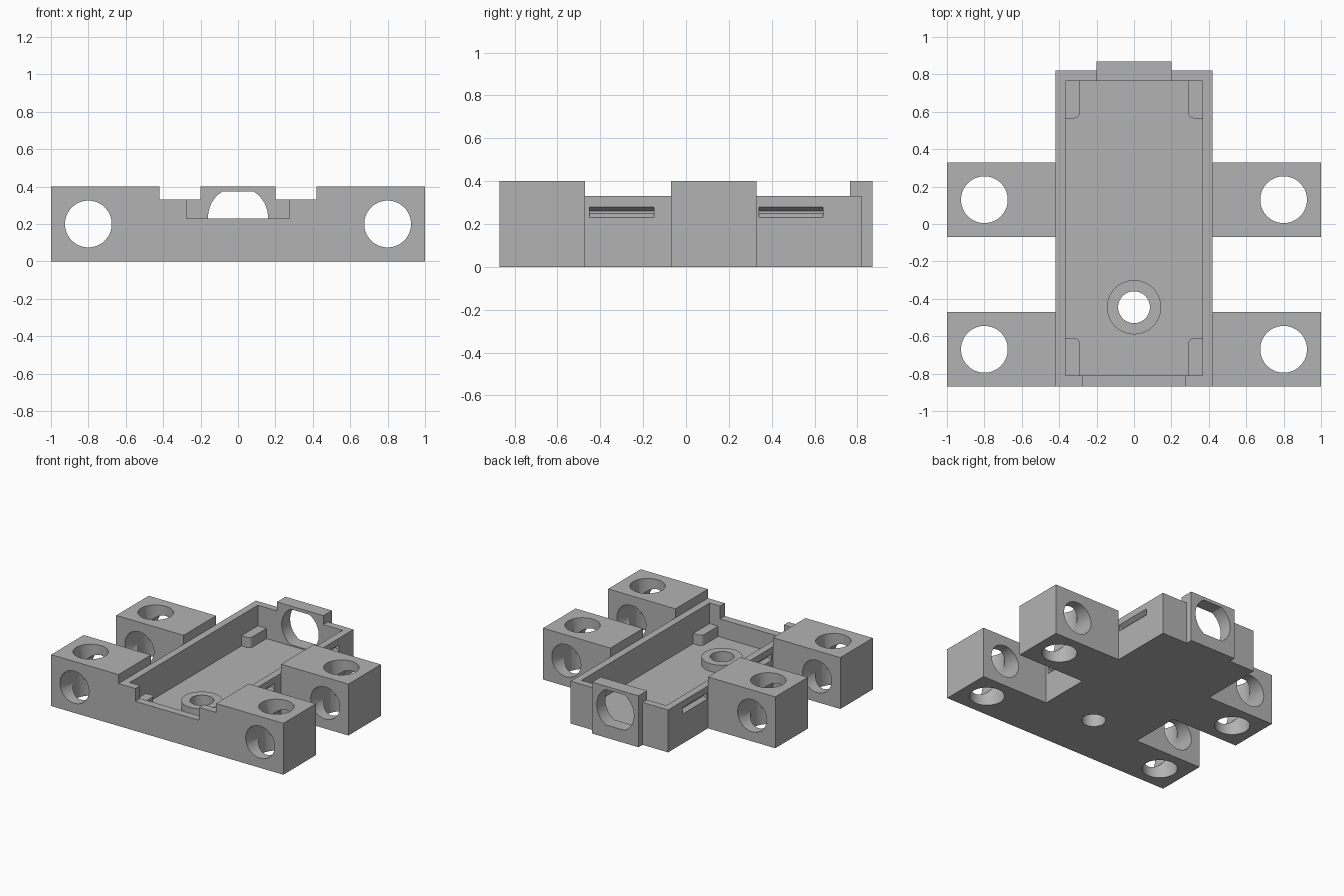
import bpy
import bmesh
from math import sin, cos, pi, sqrt
from mathutils import Vector

if "Cube" in bpy.data.objects:
    bpy.data.objects.remove(bpy.data.objects["Cube"])

grey = bpy.data.materials.new("plain grey")
grey.use_nodes = True
grey.diffuse_color = (0.45, 0.45, 0.45, 1)
grey.node_tree.nodes["Principled BSDF"].inputs["Base Color"].default_value = grey.diffuse_color


def prism(name, outline, lo, hi, axis="Z"):
    """Extrude a 2D outline along Z (outline is x, y) or Y (outline is x, z)."""
    bm = bmesh.new()
    place = (lambda a, b, t: (a, b, t)) if axis == "Z" else (lambda a, b, t: (a, t, b))
    face = bm.faces.new([bm.verts.new(place(a, b, lo)) for a, b in outline])
    new = bmesh.ops.extrude_face_region(bm, geom=[face])["geom"]
    bmesh.ops.translate(bm, vec=Vector(place(0, 0, hi - lo)),
                        verts=[v for v in new if isinstance(v, bmesh.types.BMVert)])
    bmesh.ops.recalc_face_normals(bm, faces=bm.faces)
    mesh = bpy.data.meshes.new(name)
    bm.to_mesh(mesh)
    bm.free()
    mesh.materials.append(grey)
    obj = bpy.data.objects.new(name, mesh)
    bpy.context.collection.objects.link(obj)
    return obj


def box(name, x0, x1, y0, y1, z0, z1):
    return prism(name, [(x0, y0), (x1, y0), (x1, y1), (x0, y1)], z0, z1)


def circle(cx, cy, r, n=64):
    return [(cx + r * cos(2 * pi * i / n), cy + r * sin(2 * pi * i / n)) for i in range(n)]


def cut(obj, *cutters):
    """Subtract each cutter, apply the result and discard the cutters."""
    bpy.context.view_layer.objects.active = obj
    for cutter in cutters:
        cutter.hide_render = True
        mod = obj.modifiers.new("cut", "BOOLEAN")
        mod.operation = "DIFFERENCE"
        mod.solver = "EXACT"
        mod.object = cutter
        bpy.ops.object.modifier_apply(modifier=mod.name)
        bpy.data.objects.remove(cutter)


def smooth(obj):
    bpy.ops.object.select_all(action="DESELECT")
    obj.select_set(True)
    bpy.context.view_layer.objects.active = obj
    bpy.ops.object.shade_smooth_by_angle(angle=0.5)


FLOOR, RIM, TALL = 0.09, 0.33, 0.4
FRONT, BACK, SIDE = -0.87, 0.82, 0.42
SCREW_Y = -0.445

# Open tray with a front notch, a gap for the rear plate and a screw hole
tray = box("tray", -SIDE, SIDE, FRONT, BACK, 0, RIM)
cut(tray,
    box("cavity", -0.365, 0.365, -0.81, 0.765, FLOOR, 1),
    box("notch", -0.275, 0.275, -1, -0.75, 0.23, 1),
    box("plate_gap", -0.2, 0.2, 0.765, 1, -1, 1),
    prism("screw_hole", circle(0, SCREW_Y, 0.085), -1, 1))

# Sloped grooves in the outer side walls
for side in (-1, 1):
    for y in (-0.45, 0.34):
        groove = [(side * 0.45, 0.23), (side * SIDE, 0.23), (side * 0.39, 0.25),
                  (side * 0.39, 0.26), (side * SIDE, 0.28), (side * 0.45, 0.28)]
        cut(tray, prism("groove", groove, y, y + 0.3, "Y"))
smooth(tray)

# Rear plate with a round opening flattened at top and bottom
plate = box("rear_plate", -0.2, 0.2, 0.765, 0.87, 0, TALL)
r, flat = 0.16, 0.138
opening = [(a, max(-flat, min(flat, b))) for a, b in circle(0, 0, r)]
reach = sqrt(r * r - flat * flat)
opening = [p for p in opening if abs(p[1]) < flat]
opening += [(s * reach, t * flat) for s in (-1, 1) for t in (-1, 1)]
opening.sort(key=lambda p: Vector((1, 0)).angle_signed(Vector(p)))
cut(plate, prism("opening", [(a, b + 0.237) for a, b in opening], 0.5, 1, "Y"))
smooth(plate)

# Raised screw boss on the tray floor
boss = prism("screw_boss", circle(0, SCREW_Y, 0.145), FLOOR, 0.15)
cut(boss, prism("boss_hole", circle(0, SCREW_Y, 0.085), -1, 1))
smooth(boss)

for side, word in ((-1, "right"), (1, "left")):
    # Corner rests with one rounded inner corner
    for y_wall, direction, end in ((-0.81, 1, "front"), (0.765, -1, "back")):
        w, d, c = 0.075, 0.2, 0.03
        arc = [(w - c + c * cos(t * pi / 12), d - c + c * sin(t * pi / 12)) for t in range(7)]
        shape = [(0, 0), (w, 0)] + arc + [(0, d)]
        rest = prism(f"{end}_{word}_rest",
                     [(side * (0.365 - a), y_wall + direction * b) for a, b in shape],
                     FLOOR, 0.17)
        smooth(rest)

    # Mounting blocks drilled both vertically and lengthwise
    for y, end in ((FRONT, "front"), (-0.07, "back")):
        x0, x1 = sorted((side * SIDE, side))
        block = box(f"{end}_{word}_mounting_block", x0, x1, y, y + 0.4, 0, TALL)
        cut(block,
            prism("upright_bore", circle(side * 0.8, y + 0.2, 0.125), -1, 1),
            prism("long_bore", circle(side * 0.8, 0.2, 0.125), -2, 2, "Y"))
        smooth(block)
